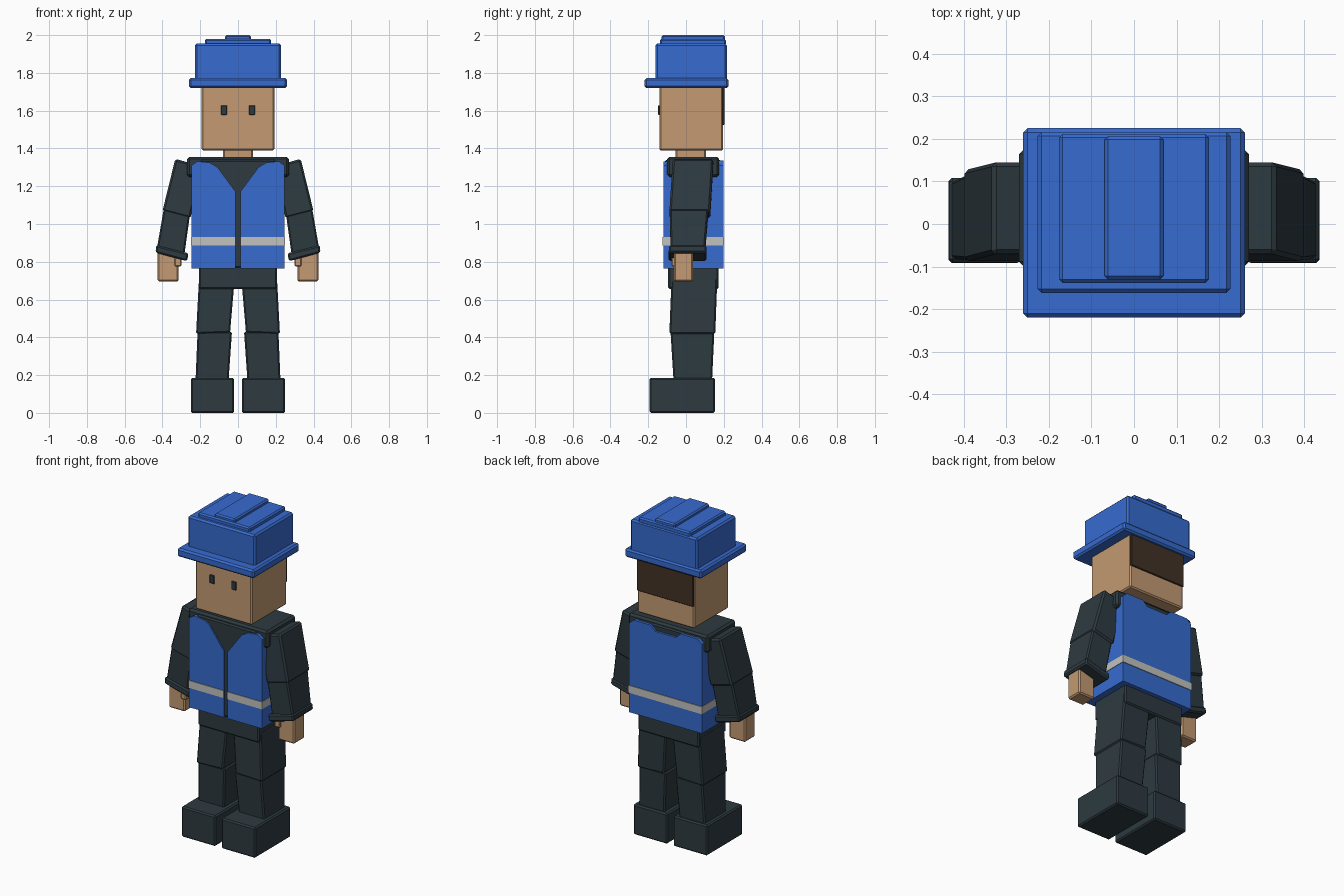
import bpy

if "Cube" in bpy.data.objects:
    bpy.data.objects.remove(bpy.data.objects["Cube"])


def material(name, rgb):
    m = bpy.data.materials.new(name)
    lin = [(c / 255 / 12.92) if c < 10 else ((c / 255 + 0.055) / 1.055) ** 2.4 for c in rgb]
    m.diffuse_color = (*lin, 1)
    m.use_nodes = True
    m.node_tree.nodes["Principled BSDF"].inputs["Base Color"].default_value = m.diffuse_color
    return m


BLUE = material("bright blue", (55, 107, 207))
DARK = material("dark slate", (45, 58, 64))
SKIN = material("warm tan", (195, 154, 114))
HAIR = material("dark brown", (66, 50, 36))
GREY = material("light grey", (194, 194, 190))


def loft(name, low, high, mat, bevel=0.008):
    """Solid between two rings of points, with a narrow bevel."""
    n = len(low)
    faces = [tuple(range(n))[::-1], tuple(range(n, 2 * n))]
    faces += [(i, (i + 1) % n, (i + 1) % n + n, i + n) for i in range(n)]
    me = bpy.data.meshes.new(name)
    me.from_pydata(list(low) + list(high), [], faces)
    me.materials.append(mat)
    ob = bpy.data.objects.new(name, me)
    bpy.context.collection.objects.link(ob)
    if bevel:
        mod = ob.modifiers.new("Bevel", 'BEVEL')
        mod.width = bevel
        mod.segments = 1
    return ob


def box(name, x, y, z, mat, bevel=0.008):
    rings = [[(a, b, h) for a, b in ((x[0], y[0]), (x[1], y[0]), (x[1], y[1]), (x[0], y[1]))] for h in z]
    return loft(name, *rings, mat, bevel)


def limb(name, low, high, mat, bevel=0.008):
    """Tapered block; each end is (inner x, inner z, outer x, outer z, front y, back y)."""
    rings = [[(xi, f, zi), (xo, f, zo), (xo, b, zo), (xi, b, zi)] for xi, zi, xo, zo, f, b in (low, high)]
    return loft(name, *rings, mat, bevel)


def panel(name, outline, front, back, mat, bevel=0.0):
    """Plate cut to an x-z outline."""
    return loft(name, [(x, back, z) for x, z in outline], [(x, front, z) for x, z in outline], mat, bevel)


def mirrored(build, name, *args, **kw):
    """Build the part on the +x side and its mirror image on the -x side."""
    build("left_" + name, *args, **kw)
    ob = build("right_" + name, *args, **kw)
    for v in ob.data.vertices:
        v.co.x *= -1
    ob.data.flip_normals()


# hard hat
box("hat_brim", (-0.26, 0.26), (-0.22, 0.225), (1.72, 1.772), BLUE, 0.01)
box("hat_crown", (-0.227, 0.227), (-0.162, 0.216), (1.76, 1.956), BLUE, 0.01)
box("hat_wide_ridge", (-0.176, 0.176), (-0.138, 0.211), (1.945, 1.98), BLUE)
box("hat_narrow_ridge", (-0.069, 0.069), (-0.13, 0.206), (1.97, 2.0), BLUE)

# head
box("head", (-0.192, 0.192), (-0.14, 0.196), (1.388, 1.74), SKIN)
box("hair_back", (-0.19, 0.19), (0.19, 0.204), (1.525, 1.735), HAIR, 0.003)
box("neck", (-0.08, 0.08), (-0.056, 0.105), (1.33, 1.4), SKIN)
mirrored(box, "eye", (0.058, 0.09), (-0.148, -0.139), (1.577, 1.628), DARK, 0.003)

# torso and vest
box("shoulder_yoke", (-0.27, 0.27), (-0.1, 0.176), (1.25, 1.355), DARK, 0.012)
box("shirt", (-0.2, 0.2), (-0.112, 0.185), (0.767, 1.34), DARK)
box("vest_sides", (-0.246, 0.246), (-0.1, 0.18), (0.765, 1.285), BLUE, 0)
mirrored(panel, "vest_front",
         [(0.012, 0.765), (0.246, 0.765), (0.246, 1.31), (0.215, 1.332),
          (0.15, 1.325), (0.108, 1.3), (0.012, 1.17)], -0.12, -0.095, BLUE)
panel("vest_back",
      [(-0.246, 0.765), (0.246, 0.765), (0.246, 1.31), (0.215, 1.335), (0.1, 1.335),
       (0.07, 1.305), (-0.07, 1.305), (-0.1, 1.335), (-0.215, 1.335), (-0.246, 1.31)],
      0.172, 0.198, BLUE)

# reflective band
BAND = (0.885, 0.93)
mirrored(box, "band_front", (0.012, 0.249), (-0.124, -0.118), BAND, GREY, 0)
mirrored(box, "band_side", (0.244, 0.249), (-0.124, 0.202), BAND, GREY, 0)
box("band_back", (-0.249, 0.249), (0.196, 0.202), BAND, GREY, 0)

# arms
mirrored(limb, "upper_arm", (0.252, 1.03, 0.4, 1.068, -0.088, 0.128),
         (0.19, 1.305, 0.332, 1.345, -0.07, 0.145), DARK, 0.01)
mirrored(limb, "forearm", (0.285, 0.83, 0.43, 0.868, -0.082, 0.1),
         (0.255, 1.045, 0.393, 1.08, -0.085, 0.118), DARK)
mirrored(limb, "cuff", (0.27, 0.803, 0.436, 0.848, -0.092, 0.108),
         (0.262, 0.845, 0.434, 0.888, -0.09, 0.108), DARK)
mirrored(box, "hand", (0.315, 0.425), (-0.064, 0.036), (0.695, 0.86), SKIN)
mirrored(box, "thumb", (0.3, 0.335), (-0.076, -0.03), (0.775, 0.84), SKIN, 0.005)

# hips, legs and shoes
box("hips", (-0.206, 0.206), (-0.094, 0.172), (0.655, 0.775), DARK)
mirrored(limb, "thigh", (0.042, 0.425, 0.222, 0.418, -0.088, 0.155),
         (0.016, 0.73, 0.206, 0.72, -0.076, 0.166), DARK)
mirrored(limb, "shin", (0.05, 0.17, 0.225, 0.17, -0.066, 0.138),
         (0.032, 0.43, 0.214, 0.43, -0.082, 0.15), DARK)
mirrored(box, "shoe", (0.02, 0.25), (-0.192, 0.154), (0.0, 0.186), DARK)
